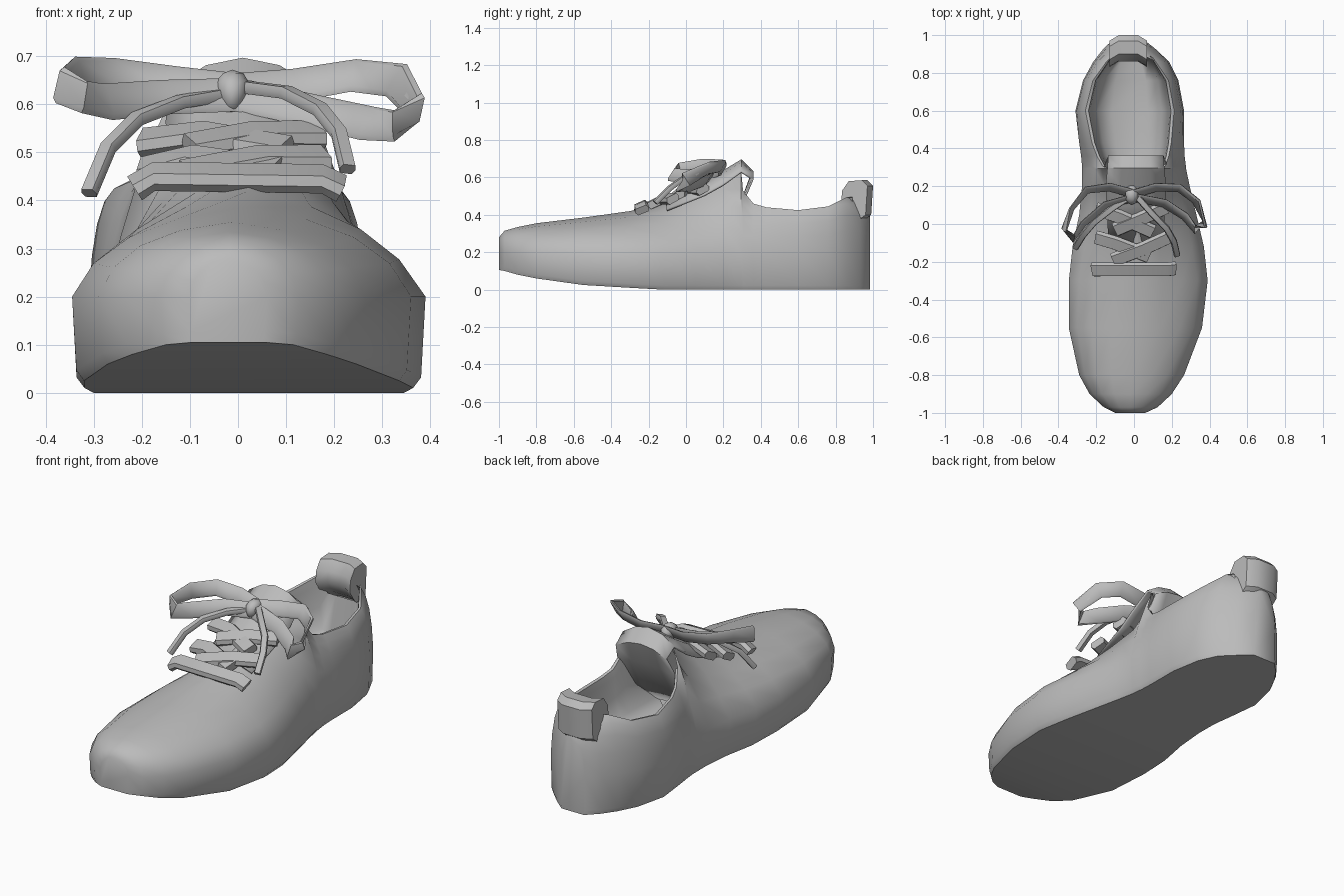
import bpy, bmesh, math
from mathutils import Vector

if "Cube" in bpy.data.objects:
    bpy.data.objects.remove(bpy.data.objects["Cube"], do_unlink=True)

GREY = (0.5, 0.5, 0.5, 1.0)
grey = bpy.data.materials.new("plain grey")
grey.use_nodes = True
grey.diffuse_color = GREY
grey.node_tree.nodes["Principled BSDF"].inputs["Base Color"].default_value = GREY


def finish(name, bm, angle=40, thickness=0.0):
    """Turn a bmesh into a smooth-shaded grey object, optionally thickened."""
    mesh = bpy.data.meshes.new(name)
    bm.to_mesh(mesh)
    bm.free()
    obj = bpy.data.objects.new(name, mesh)
    bpy.context.collection.objects.link(obj)
    mesh.materials.append(grey)
    if thickness:
        shell = obj.modifiers.new("thickness", 'SOLIDIFY')
        shell.thickness = thickness
        shell.offset = -1
    bpy.ops.object.select_all(action='DESELECT')
    obj.select_set(True)
    bpy.context.view_layer.objects.active = obj
    bpy.ops.object.shade_smooth_by_angle(angle=math.radians(angle))
    return obj


def loft(bm, rows, closed=False):
    """Bridge rows of points with quads and return the vertex rows."""
    rings = [[bm.verts.new(p) for p in row] for row in rows]
    count = len(rings[0])
    for a, b in zip(rings, rings[1:]):
        for j in range(count if closed else count - 1):
            k = (j + 1) % count
            bm.faces.new((a[j], a[k], b[k], b[j]))
    return rings


def bend(a, b, c, t):
    """Quadratic curve from a to c, pulled towards b."""
    return a * (1 - t) ** 2 + b * 2 * t * (1 - t) + c * t * t


# Shoe body: y, right x, left x, sole z, top z, half opening, fullness
STATIONS = [
    (-1.0, -.1, .06, .105, .28, 0, .92),
    (-.97, -.16, .125, .1, .315, 0, .9),
    (-.9, -.235, .2, .08, .335, 0, .9),
    (-.8, -.29, .265, .06, .355, 0, .87),
    (-.55, -.345, .36, .025, .385, 0, .83),
    (-.3, -.345, .39, .01, .42, 0, .77),
    (-.12, -.325, .37, 0, .465, 0, .68),
    (.05, -.29, .33, 0, .54, 0, .65),
    (.2, -.275, .295, 0, .62, 0, .65),
    (.295, -.275, .275, 0, .635, .13, .6),
    (.305, -.275, .275, 0, .53, .165, .6),
    (.36, -.28, .268, 0, .46, .19, .7),
    (.43, -.29, .265, 0, .44, .21, .75),
    (.6, -.31, .265, 0, .425, .235, .85),
    (.76, -.27, .235, 0, .445, .2, .85),
    (.86, -.215, .185, 0, .495, .13, .85),
    (.93, -.16, .11, 0, .48, 0, .9),
    (.985, -.1, .04, 0, .41, 0, .9),
]


def half_section(y, side_x, mid, sole, top, opening, full, sign):
    """Points from the top edge down to the sole for one side."""
    side_z = max(sole + .08, .2)
    rim = mid + sign * opening
    pull_x = rim + (side_x - rim) * full
    pull_z = side_z + (top - side_z) * full
    pts = [Vector((bend(rim, pull_x, side_x, t), y, bend(top, pull_z, side_z, t)))
           for t in (0, .25, .5, .75, 1)]
    wall = mid + (side_x - mid) * .975
    edge = mid + (side_x - mid) * .93
    return pts + [Vector((wall, y, sole + .022)), Vector((edge, y, sole))]


# Lining cross-section: share of half opening, share of depth
BOWL = [(1, 0), (.93, .01), (.9, .15), (.85, .5), (.72, .85), (.4, .98)]
FLOOR = .17

rows, lining_rows = [], []
for y, right, left, sole, top, opening, full in STATIONS:
    mid = (right + left) / 2
    left_half = half_section(y, left, mid, sole, top, opening, full, 1)
    right_half = half_section(y, right, mid, sole, top, opening, full, -1)
    rows.append(left_half + right_half[::-1])
    if opening:
        side = [(opening * f, top + (FLOOR - top) * d) for f, d in BOWL]
        lining_rows.append([Vector((mid - x, y, z)) for x, z in side]
                           + [Vector((mid + x, y, z)) for x, z in side[::-1]])
body = bmesh.new()
rings = loft(body, rows)
body.faces.new(rings[0][::-1])
body.faces.new(rings[-1])
bmesh.ops.remove_doubles(body, verts=body.verts, dist=0.0005)
finish("shoe_body", body, 50)

# Lining: bowl from the collar rim to the footbed, closed at the heel
lining = bmesh.new()
front = [Vector((p.x, .1, min(p.z, .3))) for p in lining_rows[0]]
back = [Vector((p.x * .8, .89, max(p.z, .4))) for p in lining_rows[-1]]
loft(lining, [front] + lining_rows[1:] + [back])
finish("lining", lining, 50)

# Tongue: arched strip up the throat, folded over its tip into the opening
tongue = bmesh.new()
loft(tongue, [[(.01 + w * s, y, z - arch * s * s) for s in (1, .5, 0, -.5, -1)]
              for y, z, w, arch in ((-.1, .45, .14, .03), (.1, .56, .15, .06),
                                    (.2, .625, .155, .07), (.295, .685, .145, .06),
                                    (.35, .63, .145, .04), (.31, .52, .165, .02),
                                    (.22, .36, .18, .02), (.1, .24, .19, .02))])
finish("tongue", tongue, 40, 0.012)

# Heel pull tab: side profile extruded across the heel
tab = bmesh.new()
TAB_PROFILE = ((.9, .41), (.86, .47), (.865, .53), (.9, .58), (.97, .585),
               (1.0, .555), (.99, .4), (.95, .37))
ends = loft(tab, [[(x, y - cut, z) for y, z in TAB_PROFILE]
                  for x, cut in ((-.13, .03), (-.08, 0), (.02, 0), (.07, .03))], True)
tab.faces.new(ends[0][::-1])
tab.faces.new(ends[-1])
bmesh.ops.recalc_face_normals(tab, faces=tab.faces)
finish("heel_tab", tab)


def ribbon(name, points, across, width, thick):
    """Sweep a flat six-sided lace along points; across is its wide direction."""
    pts = [Vector(p) for p in points]
    bm = bmesh.new()
    rows = []
    for i, p in enumerate(pts):
        tangent = (pts[min(i + 1, len(pts) - 1)] - pts[max(i - 1, 0)]).normalized()
        wide = Vector(across)
        wide = (wide - tangent * wide.dot(tangent)).normalized()
        flat = tangent.cross(wide)
        rows.append([p + wide * width / 2 * a + flat * thick / 2 * b for a, b in
                     ((1, 0), (.75, 1), (-.75, 1), (-1, 0), (-.75, -1), (.75, -1))])
    ends = loft(bm, rows, True)
    bm.faces.new(ends[0])
    bm.faces.new(ends[-1])
    bmesh.ops.recalc_face_normals(bm, faces=bm.faces)
    return finish(name, bm)


# Lacing: one straight bar and crossing diagonals up the throat
BARS = [
    ((-.215, -.24, .425), (-.175, -.24, .45), (.175, -.24, .445), (.215, -.235, .425)),
    ((-.11, -.19, .455), (.05, -.13, .485), (.18, -.07, .485)),
    ((-.2, -.07, .46), (-.1, -.1, .485), (.08, -.17, .46)),
    ((-.1, -.03, .51), (.04, .03, .535), (.17, .09, .535)),
    ((-.2, .08, .52), (-.08, .04, .535), (.1, -.04, .505)),
]
for number, path in enumerate(BARS):
    ribbon(f"lace_bar_{number + 1}", path, (0, .9, .4), .08, .04)

# Bow loops
ribbon("bow_loop_left", [(0, .16, .63), (.12, .195, .64), (.24, .19, .66), (.33, .12, .65),
                         (.375, .0, .59), (.325, -.03, .555), (.27, .04, .56),
                         (.16, .11, .585), (0, .14, .62)], (.1, .5, .8), .08, .016)
ribbon("bow_loop_right", [(0, .16, .63), (-.13, .195, .645), (-.25, .18, .66), (-.33, .08, .66),
                          (-.37, -.03, .64), (-.32, -.075, .615), (-.27, .0, .605),
                          (-.15, .1, .615), (0, .14, .62)], (.1, .5, .8), .08, .016)

# Loose lace ends
ribbon("lace_end_left", [(.02, .14, .635), (.1, .05, .625), (.17, -.02, .59),
                         (.21, -.09, .54), (.228, -.165, .465)], (1, .5, 0), .035, .025)
ribbon("lace_end_right", [(-.03, .14, .62), (-.12, .08, .605), (-.21, .01, .57),
                          (-.27, -.06, .51), (-.31, -.125, .415)], (1, -.5, 0), .035, .025)

# Knot
knot = bmesh.new()
bmesh.ops.create_icosphere(knot, subdivisions=2, radius=1)
for v in knot.verts:
    v.co = (-.012 + v.co.x * (.034 + .012 * v.co.z), .155 + v.co.y * .055, .622 + v.co.z * .05)
finish("bow_knot", knot)
